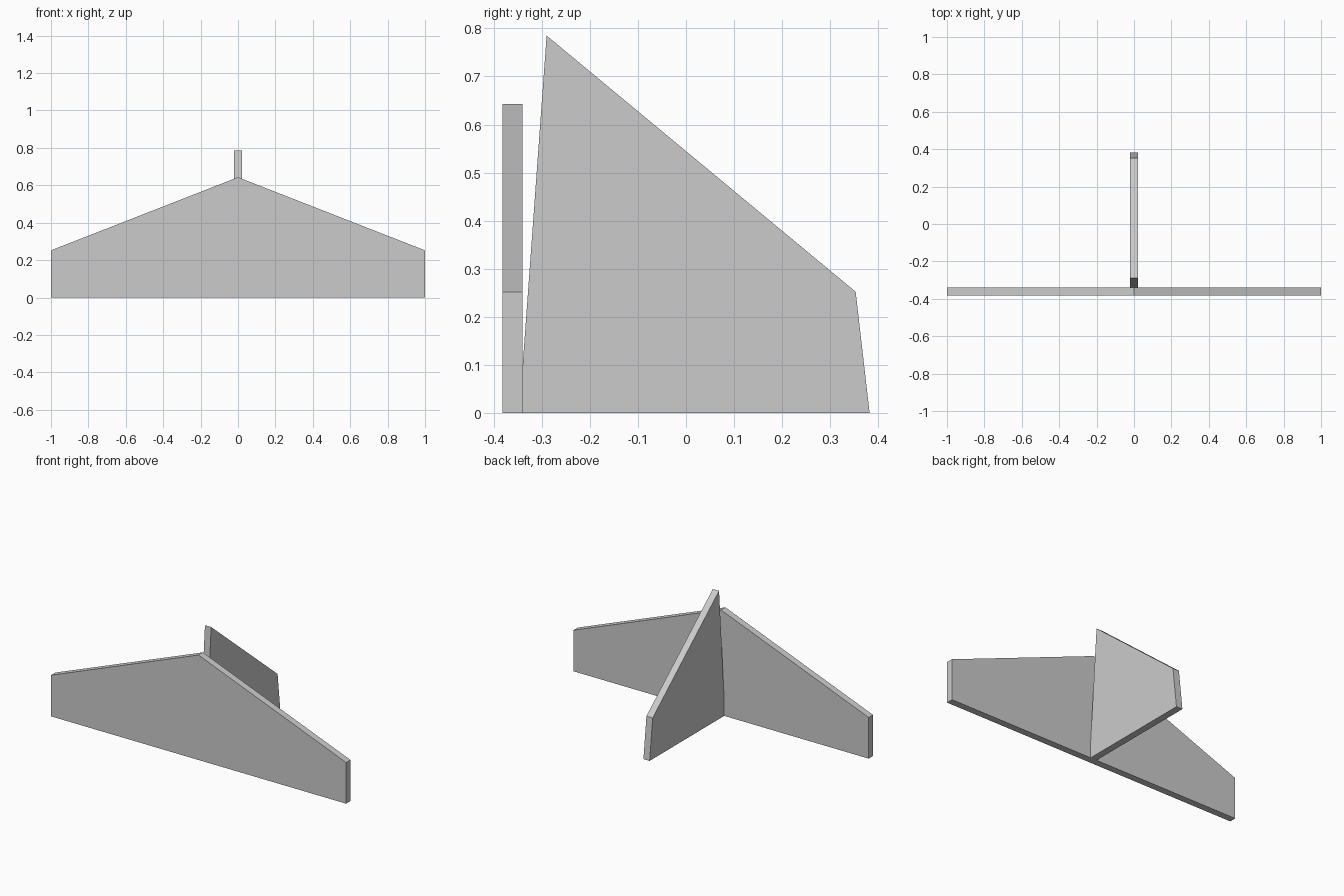
import bpy
import bmesh
from mathutils import Vector

cube = bpy.data.objects.get("Cube")
if cube:
    bpy.data.objects.remove(cube, do_unlink=True)

grey = bpy.data.materials.new("light_grey")
grey.use_nodes = True
colour = (0.6, 0.6, 0.6, 1)
grey.diffuse_color = colour
grey.node_tree.nodes["Principled BSDF"].inputs["Base Color"].default_value = colour

THICK = 0.042


def plate(name, outline, direction):
    """Extrude a flat outline along a direction to make a solid plate."""
    bm = bmesh.new()
    face = bm.faces.new([bm.verts.new(p) for p in outline])
    result = bmesh.ops.extrude_face_region(bm, geom=[face], use_keep_orig=True)
    verts = [g for g in result["geom"] if isinstance(g, bmesh.types.BMVert)]
    bmesh.ops.translate(bm, verts=verts, vec=Vector(direction) * THICK)
    bmesh.ops.recalc_face_normals(bm, faces=bm.faces)
    mesh = bpy.data.meshes.new(name)
    bm.to_mesh(mesh)
    bm.free()
    mesh.materials.append(grey)
    obj = bpy.data.objects.new(name, mesh)
    bpy.context.collection.objects.link(obj)
    return obj


# Wide front panel, tapering from the centre peak to both tips
front = [(-1, 0), (1, 0), (1, 0.252), (0, 0.643), (-1, 0.252)]
plate("front_panel", [(x, -0.382, z) for x, z in front], (0, 1, 0))

# Upright fin standing behind the panel on the centre line
fin = [(-0.347, 0), (0.382, 0), (0.353, 0.252), (-0.29, 0.785)]
plate("rear_fin", [(-THICK / 2, y, z) for y, z in fin], (1, 0, 0))
